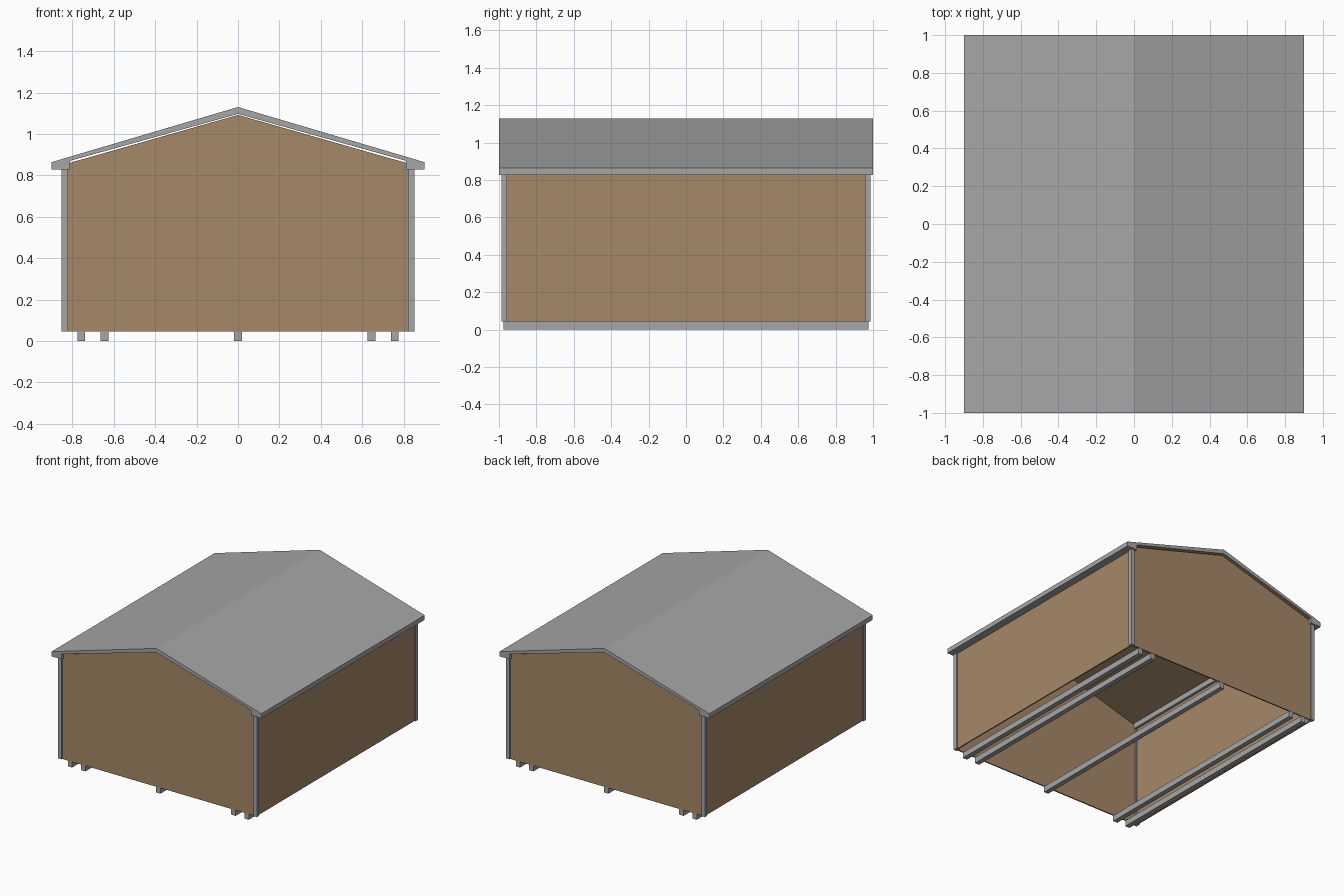
import bpy

if "Cube" in bpy.data.objects:
    bpy.data.objects.remove(bpy.data.objects["Cube"])


def material(name, rgb):
    m = bpy.data.materials.new(name)
    m.diffuse_color = (*rgb, 1)
    m.use_nodes = True
    m.node_tree.nodes["Principled BSDF"].inputs["Base Color"].default_value = m.diffuse_color
    return m


GREY = material("grey metal", (0.38, 0.38, 0.38))
TAN = material("tan panel", (0.38, 0.25, 0.14))


def prism(name, profile, y0, y1, mat):
    """Extrude an x-z outline along y."""
    n = len(profile)
    verts = [(x, y, z) for y in (y0, y1) for x, z in profile]
    faces = [tuple(range(n)), tuple(range(2 * n - 1, n - 1, -1))]
    faces += [((i + 1) % n, i, i + n, (i + 1) % n + n) for i in range(n)]
    mesh = bpy.data.meshes.new(name)
    mesh.from_pydata(verts, [], faces)
    mesh.materials.append(mat)
    ob = bpy.data.objects.new(name, mesh)
    bpy.context.collection.objects.link(ob)
    return ob


def box(name, x0, x1, y0, y1, z0, z1, mat):
    return prism(name, [(x0, z0), (x1, z0), (x1, z1), (x0, z1)], y0, y1, mat)


BASE, EAVE = 0.045, 0.828

# Gabled roof with boxed eaves; the sloping soffit is tan
half = [(0.9, 0.864), (0.9, EAVE), (0.812, EAVE), (0.812, 0.87)]
outline = [(0, 1.13)] + half + [(0, 1.097)] + [(-x, z) for x, z in reversed(half)]
roof = prism("roof", outline, -1, 1, GREY)
roof.data.materials.append(TAN)
for f in roof.data.polygons:
    if abs(f.normal.y) < 0.1 and abs(f.normal.x) > 0.1 and abs(f.normal.z) > 0.5 and f.center.z < 0.99:
        f.material_index = 1

# Gable end walls and corner posts
for end, s in (("front", -1), ("back", 1)):
    gable = [(-0.825, BASE), (0.825, BASE), (0.825, 0.83), (0.81, 0.861),
             (0, 1.092), (-0.81, 0.861), (-0.825, 0.83)]
    ys = sorted((s * 0.968, s * 0.978))
    prism(end + "_wall", gable, *ys, TAN)
    for side, t in (("left", -1), ("right", 1)):
        xs = sorted((t * 0.822, t * 0.852))
        ys = sorted((s * 0.957, s * 0.987))
        box(f"{end}_{side}_post", *xs, *ys, BASE, EAVE, GREY)

# Side walls
for side, t in (("left", -1), ("right", 1)):
    xs = sorted((t * 0.832, t * 0.842))
    box(side + "_wall", *xs, -0.96, 0.96, BASE, EAVE + 0.01, TAN)

# Floor skids
for i, x in enumerate((-0.757, -0.644, 0, 0.644, 0.757)):
    box(f"skid_{i + 1}", x - 0.019, x + 0.019, -0.976, 0.976, 0, BASE, GREY)
